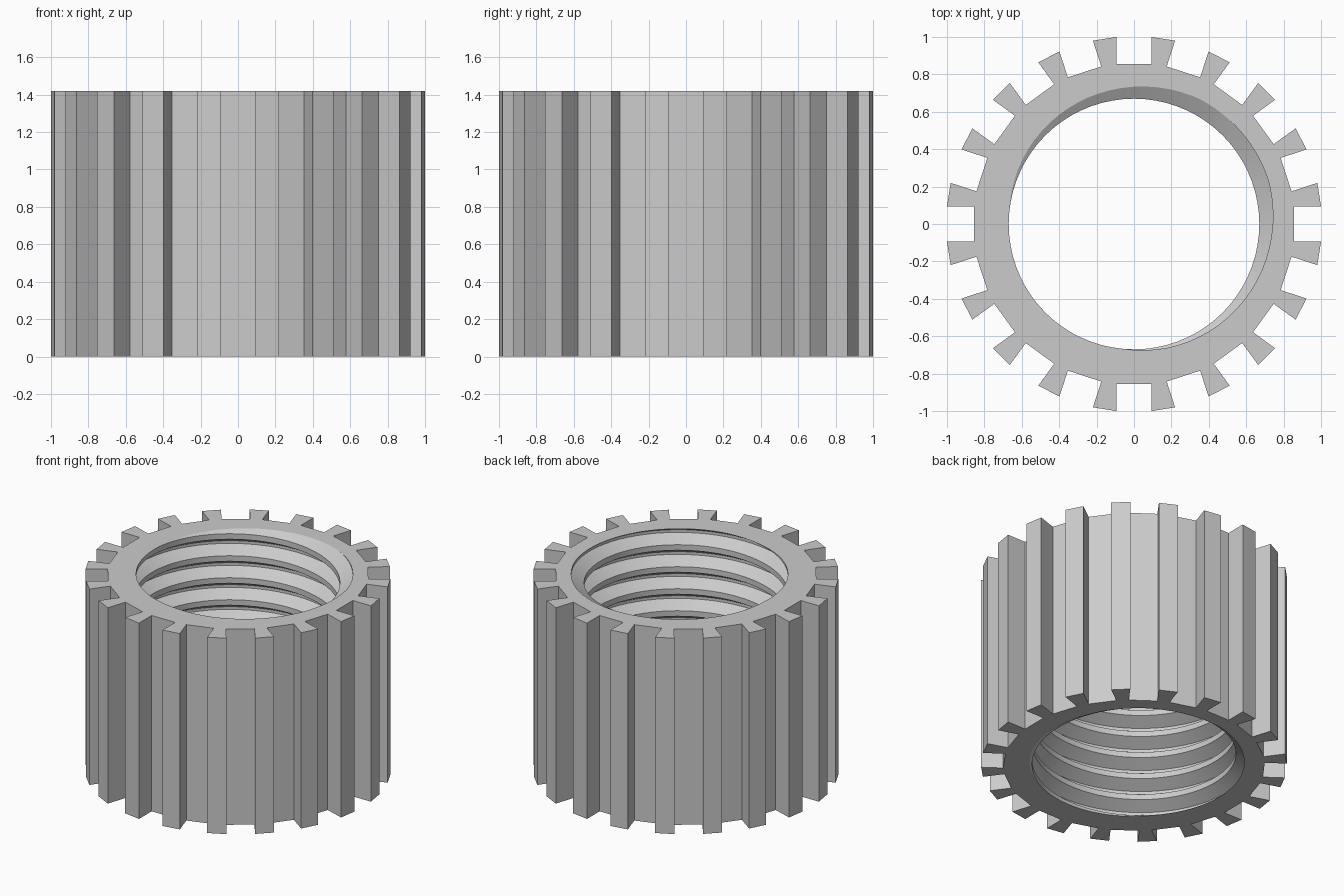
import bpy, bmesh
from math import sin, cos, radians, sqrt, tau
from mathutils import Vector

cube = bpy.data.objects.get("Cube")
if cube:
    bpy.data.objects.remove(cube, do_unlink=True)

HEIGHT = 1.42
OUTER = 1.0045                     # tooth tip radius
SLOT_FLOOR, SLOT_HALF = 0.855, 0.094
TEETH = 20
MINOR, MAJOR = 0.67, 0.755         # thread radii
PITCH = HEIGHT / 8.9
START = radians(40)                # where the thread root meets the top
SEGMENTS = 72

bm = bmesh.new()

# Internal thread: one trapezoid profile swept along a helix
profile = [(-1 / 16, MAJOR), (1 / 16, MAJOR), (3 / 8, MINOR), (5 / 8, MINOR)]
steps = 13 * SEGMENTS
columns = []
for i in range(steps + 1):
    turn = i / SEGMENTS - 11
    angle = START + tau * turn
    columns.append([bm.verts.new((r * cos(angle), r * sin(angle), HEIGHT + PITCH * (turn + u)))
                    for u, r in profile])


def thread_vert(i, j):
    return columns[i][j] if j < len(profile) else columns[i + SEGMENTS][0]


for i in range(steps - SEGMENTS):
    for j in range(len(profile)):
        bm.faces.new((thread_vert(i, j), thread_vert(i + 1, j),
                      thread_vert(i + 1, j + 1), thread_vert(i, j + 1)))

# Trim the thread flush with both end faces
for z, side in ((0, -1), (HEIGHT, 1)):
    bmesh.ops.bisect_plane(bm, geom=bm.verts[:] + bm.edges[:] + bm.faces[:], dist=1e-6,
                           plane_co=(0, 0, z), plane_no=(0, 0, side), clear_outer=True)
loose = [v for v in bm.verts if not v.link_faces]
bmesh.ops.delete(bm, geom=loose, context='VERTS')
bmesh.ops.remove_doubles(bm, verts=bm.verts[:], dist=1e-5)

# Outer outline: parallel-sided slots between evenly spaced teeth
tip = sqrt(OUTER ** 2 - SLOT_HALF ** 2)
outline = []
for k in range(TEETH):
    a = tau * k / TEETH
    out, across = Vector((cos(a), sin(a), 0)), Vector((-sin(a), cos(a), 0))
    for depth, offset in ((tip, -1), (SLOT_FLOOR, -1), (SLOT_FLOOR, 1), (tip, 1)):
        outline.append(out * depth + across * offset * SLOT_HALF)
low = [bm.verts.new(p) for p in outline]
high = [bm.verts.new(p + Vector((0, 0, HEIGHT))) for p in outline]
for i in range(len(outline)):
    n = (i + 1) % len(outline)
    bm.faces.new((low[i], low[n], high[n], high[i]))

# End faces between the outline and the thread
for z in (0, HEIGHT):
    rim = [e for e in bm.edges if e.is_boundary and all(abs(v.co.z - z) < 1e-4 for v in e.verts)]
    bmesh.ops.triangle_fill(bm, edges=rim, use_beauty=True, normal=(0, 0, 1))
bmesh.ops.recalc_face_normals(bm, faces=bm.faces[:])

mesh = bpy.data.meshes.new("threaded_ribbed_sleeve")
bm.to_mesh(mesh)
bm.free()
sleeve = bpy.data.objects.new("threaded_ribbed_sleeve", mesh)
bpy.context.collection.objects.link(sleeve)

# Single grey material
grey = bpy.data.materials.new("light_grey")
grey.use_nodes = True
colour = (0.6, 0.6, 0.6, 1)
grey.diffuse_color = colour
grey.node_tree.nodes["Principled BSDF"].inputs["Base Color"].default_value = colour
mesh.materials.append(grey)

bpy.ops.object.select_all(action='DESELECT')
sleeve.select_set(True)
bpy.context.view_layer.objects.active = sleeve
bpy.ops.object.shade_smooth_by_angle(angle=radians(15))
